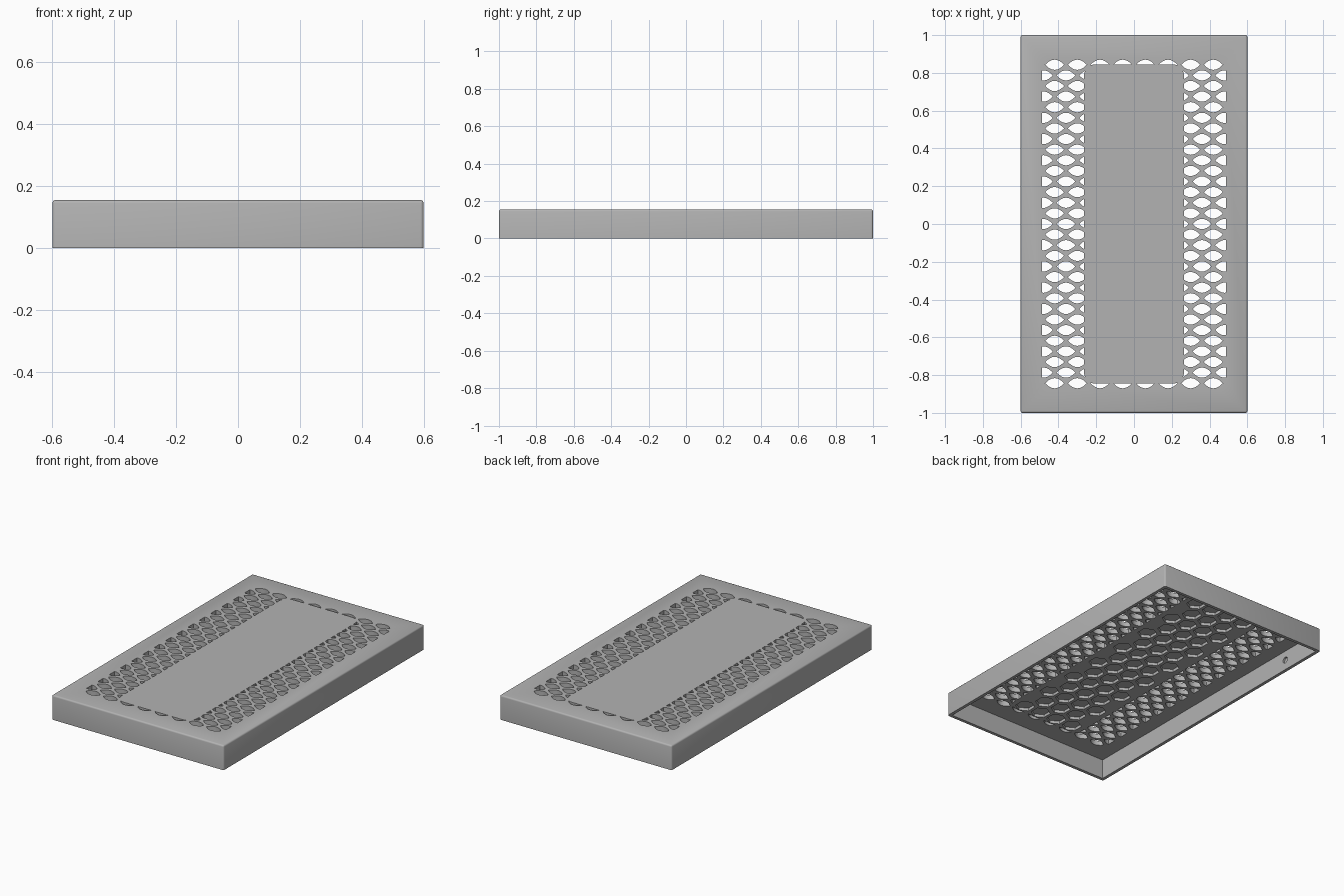
import bpy, bmesh, math

# Remove the default cube only
if "Cube" in bpy.data.objects:
    bpy.data.objects.remove(bpy.data.objects["Cube"], do_unlink=True)

HALF_X, HALF_Y, HEIGHT = 0.6, 1.0, 0.155
WALL, PLATE = 0.02, 0.03
UNDER = HEIGHT - PLATE                 # underside of the top plate
PITCH_X, PITCH_Y = 0.12, 0.1124        # vent lattice
PANEL_X, PANEL_Y, PANEL_R = 0.265, 0.845, 0.06

grey = bpy.data.materials.new("warm_grey_metal")
grey.use_nodes = True
colour = (0.45, 0.45, 0.45, 1)
grey.diffuse_color = colour
grey.node_tree.nodes["Principled BSDF"].inputs["Base Color"].default_value = colour


def make_object(name, bm):
    bmesh.ops.recalc_face_normals(bm, faces=bm.faces[:])
    mesh = bpy.data.meshes.new(name)
    bm.to_mesh(mesh)
    bm.free()
    obj = bpy.data.objects.new(name, mesh)
    bpy.context.collection.objects.link(obj)
    mesh.materials.append(grey)
    return obj


def add_prism(bm, outline, z0, z1):
    """Extrude a flat outline from z0 up to z1."""
    face = bm.faces.new([bm.verts.new((x, y, z0)) for x, y in outline])
    top = bmesh.ops.extrude_face_region(bm, geom=[face])["geom"]
    for v in top:
        if isinstance(v, bmesh.types.BMVert):
            v.co.z = z1


def box_outline(hx, hy):
    return [(-hx, -hy), (hx, -hy), (hx, hy), (-hx, hy)]


def rounded_outline(hx, hy, r, steps=6):
    points = []
    for i, (sx, sy) in enumerate([(1, 1), (-1, 1), (-1, -1), (1, -1)]):
        for s in range(steps + 1):
            a = (i + s / steps) * math.pi / 2
            points.append((sx * (hx - r) + r * math.cos(a),
                           sy * (hy - r) + r * math.sin(a)))
    return points


def eye_outline(cx, cy, half_w=0.05, half_h=0.027, limit=0.487, steps=8):
    """Eye-shaped vent opening, cut straight at the edge of the vent field."""
    lo, hi = max(cx - half_w, -limit), min(cx + half_w, limit)
    upper, lower = [], []
    for s in range(steps + 1):
        x = lo + (hi - lo) * s / steps
        h = half_h * max(0, 1 - ((x - cx) / half_w) ** 2)
        upper.append((x, cy + h))
        if h > 1e-5:
            lower.append((x, cy - h))
    return lower + upper[::-1]


def subtract(target, cutter):
    mod = target.modifiers.new("cut", "BOOLEAN")
    mod.operation, mod.solver, mod.object = "DIFFERENCE", "EXACT", cutter


def bake(obj):
    """Apply the modifiers of an object."""
    deps = bpy.context.evaluated_depsgraph_get()
    mesh = bpy.data.meshes.new_from_object(obj.evaluated_get(deps))
    obj.modifiers.clear()
    obj.data = mesh


# Outer body with softened top and corner edges
bm = bmesh.new()
add_prism(bm, box_outline(HALF_X, HALF_Y), 0, HEIGHT)
soft = [e for e in bm.edges if max(v.co.z for v in e.verts) > 0.1]
bmesh.ops.bevel(bm, geom=soft, offset=0.01, segments=3, profile=0.5, affect="EDGES")
cover = make_object("vented_cover", bm)

# Hollow underside
bm = bmesh.new()
add_prism(bm, box_outline(HALF_X - WALL, HALF_Y - WALL), -0.1, UNDER)
cavity = make_object("cavity_cutter", bm)

# Solid centre panel, kept free of vents
bm = bmesh.new()
add_prism(bm, rounded_outline(PANEL_X, PANEL_Y, PANEL_R), 0, 1)
panel = make_object("panel_mask", bm)

# Vent openings on a staggered lattice around the panel
bm = bmesh.new()
for k in range(-15, 16):
    for n in range(-4, 5):
        x = PITCH_X * (n + 0.5 * (k % 2))
        if abs(x) > 0.485 or (abs(x) < 0.2 and abs(k) < 15):
            continue
        add_prism(bm, eye_outline(x, k * PITCH_Y / 2), UNDER - 0.02, HEIGHT + 0.02)
vents = make_object("vent_cutter", bm)
subtract(vents, panel)
bake(vents)

# Hexagonal pockets under the centre panel
bm = bmesh.new()
for j in range(-7, 8):
    for n in range(-2, 3):
        x = PITCH_X * (n + 0.5 * (j % 2))
        if abs(x) < 0.2:
            hexagon = [(x + 0.058 * math.sin(a * math.pi / 3),
                        j * PITCH_Y + 0.058 * math.cos(a * math.pi / 3)) for a in range(6)]
            add_prism(bm, hexagon, UNDER - 0.02, HEIGHT - 0.012)
pockets = make_object("pocket_cutter", bm)

# Blind fixing holes in the inner side walls
bm = bmesh.new()
for y in (-0.7, 0, 0.7):
    ring = [(0.02 * math.cos(a * math.pi / 10), y + 0.02 * math.sin(a * math.pi / 10))
            for a in range(20)]
    add_prism(bm, ring, -HALF_X + 0.008, HALF_X - 0.008)
for v in bm.verts:
    v.co = (v.co.z, v.co.y, 0.065 + v.co.x)
holes = make_object("fixing_hole_cutter", bm)

# Cut everything out of the body, then discard the cutters
for cutter in (cavity, vents, pockets, holes):
    subtract(cover, cutter)
bake(cover)
for helper in (cavity, panel, vents, pockets, holes):
    bpy.data.objects.remove(helper, do_unlink=True)

# Smooth shading with crisp edges
bpy.ops.object.select_all(action="DESELECT")
cover.select_set(True)
bpy.context.view_layer.objects.active = cover
bpy.ops.object.shade_smooth_by_angle(angle=math.radians(35))
